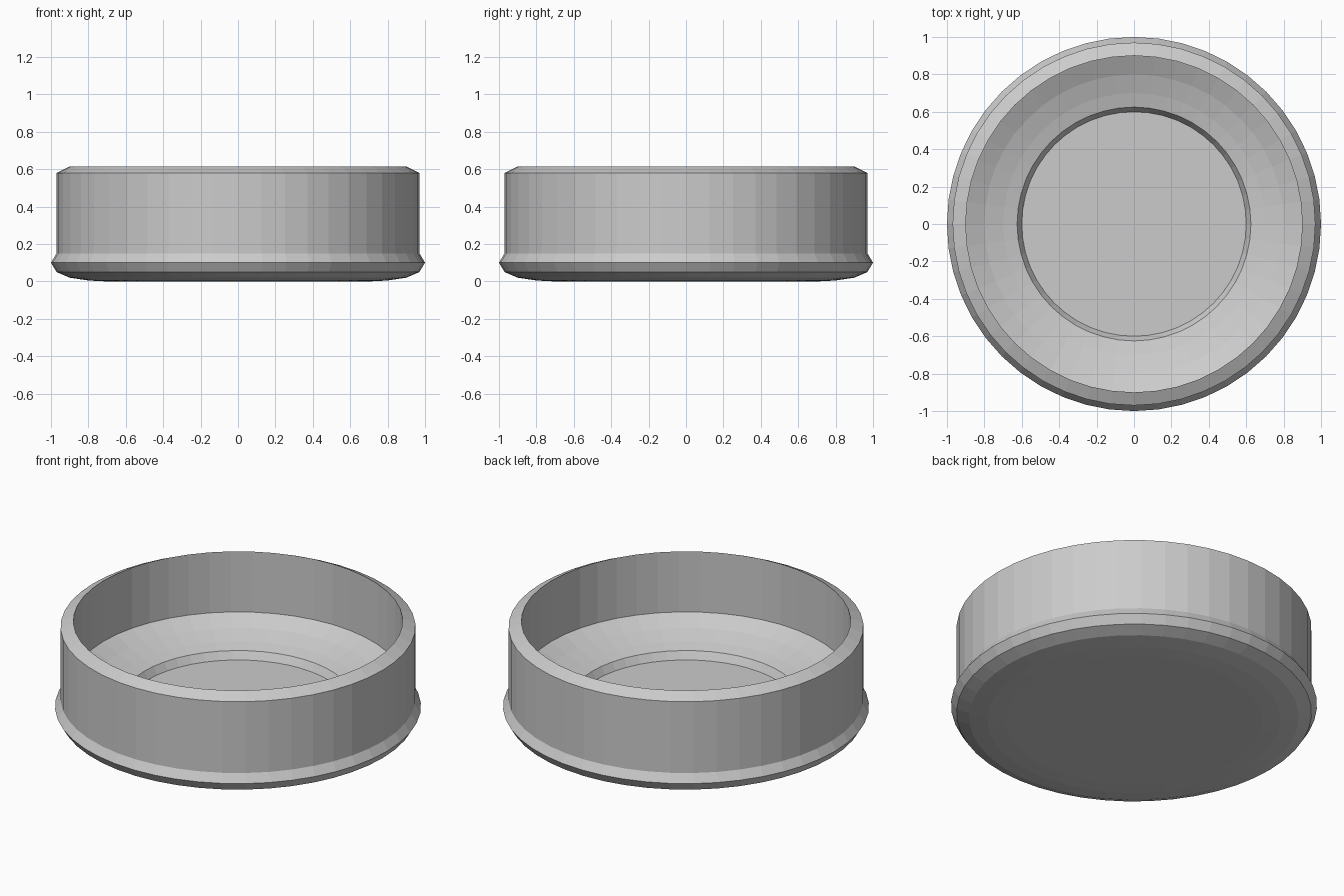
import bpy, bmesh, math

if "Cube" in bpy.data.objects:
    bpy.data.objects.remove(bpy.data.objects["Cube"])

SEGMENTS = 48

# Half cross-section (radius, height): underside, foot bead, wall, rim, then inside
PROFILE = [
    (0.70, 0.0), (0.80, 0.005), (0.90, 0.02), (0.97, 0.05),
    (1.00, 0.10), (0.97, 0.15),
    (0.97, 0.58), (0.90, 0.615),
    (0.90, 0.25), (0.80, 0.20), (0.70, 0.165), (0.625, 0.145),
    (0.60, 0.10),
]


def lathe(name, profile, segments):
    """Revolve a profile around z and close both ends with flat discs."""
    bm = bmesh.new()
    rings = []
    for r, z in profile:
        rings.append([bm.verts.new((r * math.cos(2 * math.pi * i / segments),
                                    r * math.sin(2 * math.pi * i / segments), z))
                      for i in range(segments)])
    for a, b in zip(rings, rings[1:]):
        for i in range(segments):
            j = (i + 1) % segments
            bm.faces.new((a[i], a[j], b[j], b[i]))
    bm.faces.new(rings[0][::-1])   # underside
    bm.faces.new(rings[-1])        # inner floor
    bmesh.ops.recalc_face_normals(bm, faces=bm.faces)
    mesh = bpy.data.meshes.new(name)
    bm.to_mesh(mesh)
    bm.free()
    obj = bpy.data.objects.new(name, mesh)
    bpy.context.collection.objects.link(obj)
    return obj


# Round shallow dish with a stepped floor
lathe("round_dish", PROFILE, SEGMENTS)
